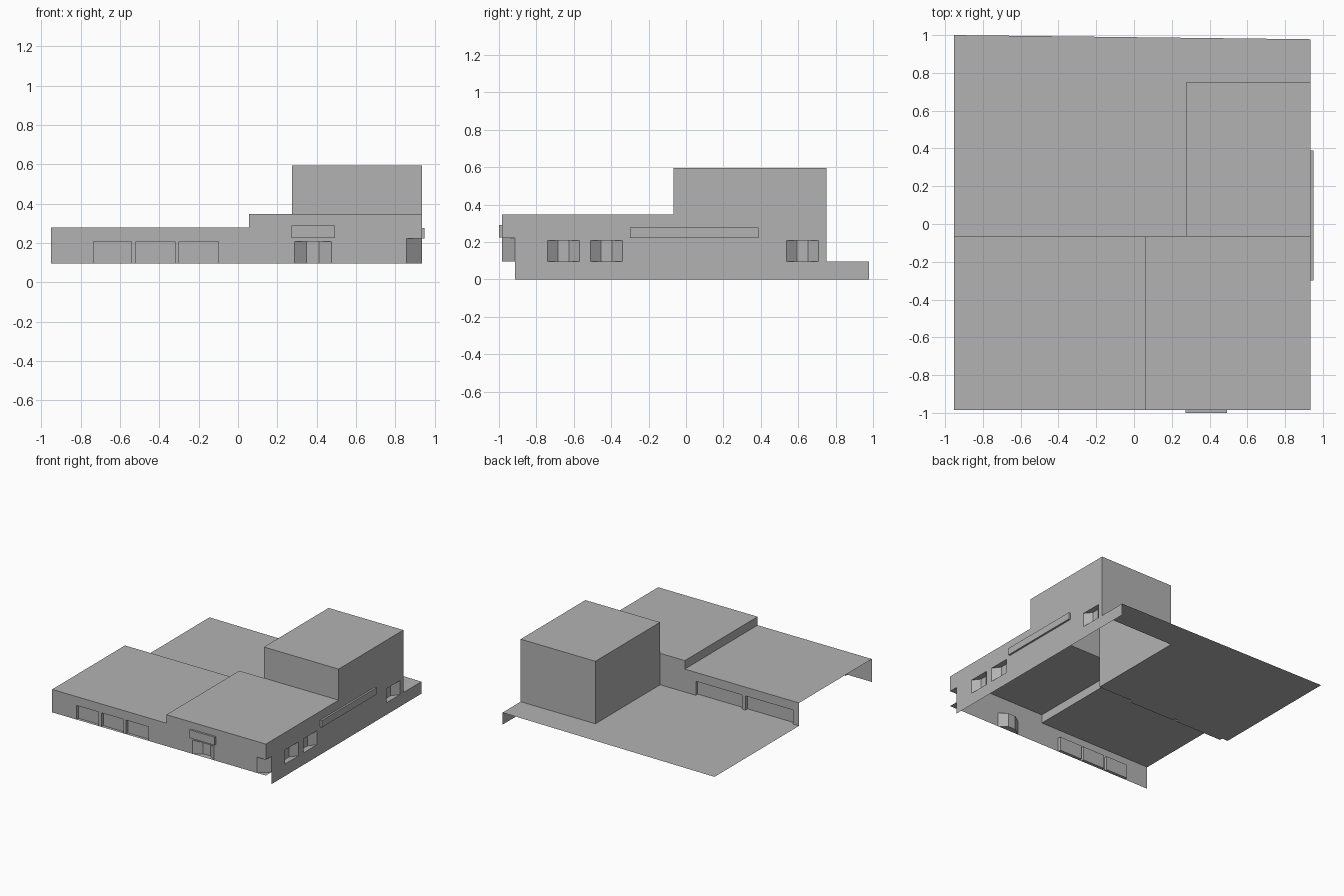
import bpy, bmesh
from mathutils import Vector

cube = bpy.data.objects.get("Cube")
if cube:
    bpy.data.objects.remove(cube, do_unlink=True)

grey = bpy.data.materials.new("plain_grey")
grey.use_nodes = True
COLOUR = (0.45, 0.45, 0.45, 1)
grey.diffuse_color = COLOUR
grey.node_tree.nodes["Principled BSDF"].inputs["Base Color"].default_value = COLOUR

# Main lines of the building
LEFT, STEP, TOWER, RIGHT = -0.952, 0.057, 0.275, 0.935
FRONT, MID, TOWER_BACK, BACK = -0.984, -0.066, 0.75, 0.978
DECK, LOW, HIGH, TOP = 0.096, 0.279, 0.347, 0.595
HEAD, EAVE = 0.208, 0.222
CUT_X, CUT_Y = 0.856, -0.913


def add_face(bm, points, toward):
    """Adds one face whose normal looks to the given point."""
    face = bm.faces.new([bm.verts.new(p) for p in points])
    face.normal_update()
    if face.normal.dot(Vector(toward) - face.calc_center_median()) < 0:
        face.normal_flip()


def finish(bm, name):
    bmesh.ops.remove_doubles(bm, verts=bm.verts[:], dist=0.0005)
    bmesh.ops.dissolve_limit(bm, angle_limit=0.01, verts=bm.verts[:], edges=bm.edges[:])
    mesh = bpy.data.meshes.new(name)
    bm.to_mesh(mesh)
    bm.free()
    mesh.materials.append(grey)
    obj = bpy.data.objects.new(name, mesh)
    bpy.context.collection.objects.link(obj)
    return obj


def sheet(name, points, toward):
    bm = bmesh.new()
    add_face(bm, points, toward)
    return finish(bm, name)


def roof(name, x0, x1, y0, y1, z):
    sheet(name, [(x0, y0, z), (x1, y0, z), (x1, y1, z), (x0, y1, z)], (0, 0, 9))


def wall(name, place, areas, openings=()):
    """Wall made of rectangles (u0, u1, z0, z1) less its openings."""
    def inside(r, u, z):
        return r[0] < u < r[1] and r[2] < z < r[3]
    rects = list(areas) + list(openings)
    us = sorted({u for r in rects for u in r[:2]})
    zs = sorted({z for r in rects for z in r[2:]})
    bm = bmesh.new()
    for u0, u1 in zip(us, us[1:]):
        for z0, z1 in zip(zs, zs[1:]):
            u, z = (u0 + u1) / 2, (z0 + z1) / 2
            if any(inside(r, u, z) for r in areas) and not any(inside(r, u, z) for r in openings):
                add_face(bm, [place(a, 0, b) for a, b in ((u0, z0), (u1, z0), (u1, z1), (u0, z1))],
                         place(u, -9, z))
    return finish(bm, name)


def recess(name, place, opening, profile):
    """Niche behind an opening; profile holds (fraction of width, depth)."""
    u0, u1, z0, z1 = opening
    line = [(u0 + (u1 - u0) * t, d) for t, d in profile]
    middle = place((u0 + u1) / 2, 0, (z0 + z1) / 2)
    bm = bmesh.new()
    for (a, d), (b, e) in zip(line, line[1:]):
        add_face(bm, [place(a, d, z0), place(b, e, z0), place(b, e, z1), place(a, d, z1)], middle)
    for z in (z0, z1):
        add_face(bm, [place(u, d, z) for u, d in line], middle)
    return finish(bm, name)


def block(name, x0, x1, y0, y1, z0, z1):
    bm = bmesh.new()
    bmesh.ops.create_cube(bm, size=1)
    for v in bm.verts:
        v.co = ((x0 + x1) / 2 + v.co.x * (x1 - x0),
                (y0 + y1) / 2 + v.co.y * (y1 - y0),
                (z0 + z1) / 2 + v.co.z * (z1 - z0))
    return finish(bm, name)


def on_front(u, d, z): return (u, FRONT + d, z)
def on_side(u, d, z): return (RIGHT - d, u, z)
def on_rear(u, d, z): return (u, MID - d, z)
def on_tower_back(u, d, z): return (u, TOWER_BACK - d, z)
def on_tower_left(u, d, z): return (TOWER + d, u, z)
def on_step(u, d, z): return (STEP + d, u, z)


BOX = [(0, 0), (0, 0.025), (1, 0.025), (1, 0)]
BAY = [(0, 0), (0.33, 0.045), (0.67, 0.045), (1, 0)]

# Roofs and rear deck
roof("low_roof", LEFT, STEP, FRONT, MID, LOW)
roof("high_roof", STEP, RIGHT, FRONT, MID, HIGH)
roof("tower_roof", TOWER, RIGHT, MID, TOWER_BACK, TOP)
sheet("rear_deck", [(LEFT, MID, DECK), (TOWER, MID, DECK), (TOWER, TOWER_BACK, DECK),
                    (RIGHT, TOWER_BACK, DECK), (RIGHT, BACK, DECK), (LEFT, 1, DECK)], (0, 0, 9))

# Front wall with three windows and an entrance
windows = [(a, b, DECK, HEAD) for a, b in ((-0.736, -0.543), (-0.518, -0.32), (-0.3, -0.1))]
entrance = (0.287, 0.475, DECK, HEAD)
wall("front_wall", on_front,
     [(LEFT, STEP, DECK, LOW), (STEP, CUT_X, DECK, HIGH), (CUT_X, RIGHT, EAVE, HIGH)],
     windows + [entrance])
for w in windows:
    recess("front_window", on_front, w, BOX)
recess("front_entrance", on_front, entrance, BAY)

# Side wall with three bays
bays = [(a, b, DECK, HEAD) for a, b in ((-0.74, -0.57), (-0.51, -0.34), (0.537, 0.709))]
wall("side_wall", on_side,
     [(CUT_Y, BACK, 0, DECK), (CUT_Y, TOWER_BACK, DECK, EAVE), (FRONT, TOWER_BACK, EAVE, HIGH),
      (MID, TOWER_BACK, HIGH, TOP)], bays)
for b in bays:
    recess("side_bay", on_side, b, BAY)

# Cut corner under the high roof
sheet("corner_wall", [(CUT_X, FRONT, DECK), (RIGHT, CUT_Y, DECK),
                      (RIGHT, CUT_Y, EAVE), (CUT_X, FRONT, EAVE)], (9, -9, 0))
for name, z, up in (("corner_floor", DECK, 9), ("corner_soffit", EAVE, -9)):
    sheet(name, [(CUT_X, FRONT, z), (RIGHT, FRONT, z), (RIGHT, CUT_Y, z)], (0, 0, up))

# Rear wall above the deck with two wide windows
rear_windows = [(-0.9, -0.48, DECK, HEAD), (-0.45, -0.04, DECK, HEAD)]
wall("rear_wall", on_rear, [(LEFT, STEP, DECK, LOW), (STEP, TOWER, DECK, HIGH)], rear_windows)
for w in rear_windows:
    recess("rear_window", on_rear, w, BOX)

# Roof step and tower walls
wall("roof_step", on_step, [(FRONT, MID, LOW, HIGH)])
wall("tower_left_wall", on_tower_left, [(MID, TOWER_BACK, DECK, TOP)])
wall("tower_back_wall", on_tower_back, [(TOWER, RIGHT, DECK, TOP)])
sheet("tower_front_wall", [(TOWER, MID, HIGH), (RIGHT, MID, HIGH),
                           (RIGHT, MID, TOP), (TOWER, MID, TOP)], (0, -9, 0))

# Raised sign boards
block("front_sign_board", 0.273, 0.493, -1, FRONT, 0.225, 0.29)
block("side_sign_board", RIGHT, 0.95, -0.3, 0.388, EAVE, 0.277)
